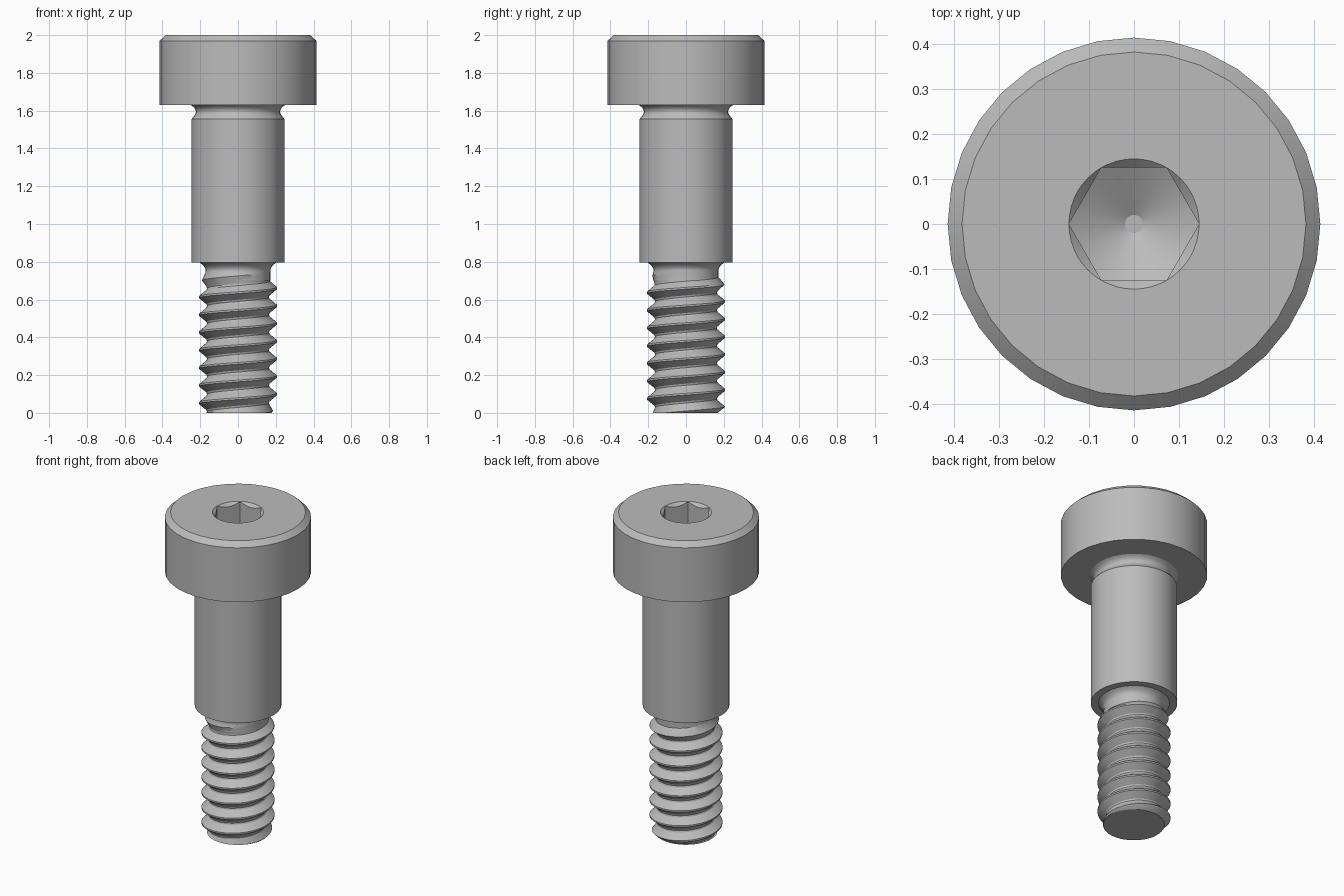
import bpy
import bmesh
from math import cos, sin, pi, radians

if "Cube" in bpy.data.objects:
    bpy.data.objects.remove(bpy.data.objects["Cube"])

steel = bpy.data.materials.new("steel grey")
steel.use_nodes = True
GREY = (0.5, 0.5, 0.5, 1)
steel.diffuse_color = GREY
steel.node_tree.nodes["Principled BSDF"].inputs["Base Color"].default_value = GREY


def finish(name, bm):
    bmesh.ops.remove_doubles(bm, verts=bm.verts, dist=1e-5)
    bmesh.ops.recalc_face_normals(bm, faces=bm.faces)
    mesh = bpy.data.meshes.new(name)
    bm.to_mesh(mesh)
    bm.free()
    mesh.materials.append(steel)
    obj = bpy.data.objects.new(name, mesh)
    bpy.context.collection.objects.link(obj)
    return obj


def loft(name, rings, sides):
    """Closed solid through rings, each a function of angle giving (radius, z)."""
    bm = bmesh.new()
    loops = []
    for ring in rings:
        loop = []
        for i in range(sides):
            a = 2 * pi * i / sides
            r, z = ring(a)
            loop.append(bm.verts.new((r * cos(a), r * sin(a), z)))
        loops.append(loop)
    for lo, hi in zip(loops, loops[1:]):
        for i in range(sides):
            j = (i + 1) % sides
            bm.faces.new((lo[i], lo[j], hi[j], hi[i]))
    bm.faces.new(loops[0])
    bm.faces.new(loops[-1])
    return finish(name, bm)


def lathe(name, profile, sides=32):
    return loft(name, [lambda a, p=p: p for p in profile], sides)


def smooth(obj):
    bpy.ops.object.select_all(action="DESELECT")
    obj.select_set(True)
    bpy.context.view_layer.objects.active = obj
    bpy.ops.object.shade_smooth_by_angle(angle=radians(30))


# Head with chamfered rim
head = lathe("head", [(0.415, 1.63), (0.415, 1.97), (0.383, 2.0)])

# Hexagonal socket with countersunk mouth and drilled conical floor
FLAT, CORNER, FLOOR = 0.1256, 0.145, 1.74


def hex_radius(a):
    return FLAT / cos(a % (pi / 3) - pi / 6)


cutter = loft("socket_cutter", [
    lambda a: (CORNER + 0.02, 2.02),
    lambda a: (hex_radius(a), 2 - (CORNER - hex_radius(a))),
    lambda a: (hex_radius(a), FLOOR + 0.6 * hex_radius(a)),
    lambda a: (0.02, FLOOR + 0.012),
], 48)
cutter.hide_render = True
cut = head.modifiers.new("socket", "BOOLEAN")
cut.operation = "DIFFERENCE"
cut.solver = "EXACT"
cut.object = cutter
bpy.context.view_layer.objects.active = head
bpy.ops.object.modifier_apply(modifier=cut.name)
bpy.data.objects.remove(cutter)

# Shoulder with a rounded relief groove under the head
groove = [(0.25 - 0.027 * sin(pi * t / 8) ** 0.7, 1.56 + 0.07 * t / 8) for t in range(1, 9)]
shoulder = lathe("shoulder", [(0.246, 0.795), (0.246, 1.555)] + groove)

# Relief neck flaring into the shoulder
flare = [(0.172 + 0.03 * (t / 5) ** 2, 0.755 + 0.04 * t / 5) for t in range(6)]
neck = lathe("thread_neck", [(0.172, 0.7)] + flare)

# Right-hand helical thread, bevelled at the tip and fading out at the neck
PITCH, STEPS, ROOT, CREST, TOP = 0.0935, 48, 0.164, 0.207, 0.755
section = [(0.0, ROOT + 0.003), (0.1, ROOT), (0.2, ROOT + 0.003),
           (0.55, CREST), (0.65, CREST), (1.0, ROOT + 0.003)]
START = 0.66 - 0.6 * PITCH - 8 * PITCH
bm = bmesh.new()
previous = None
for i in range(11 * STEPS + 1):
    a = 2 * pi * i / STEPS
    column = []
    for offset, r in section:
        z = START + PITCH * (i / STEPS - 1 + offset)
        z = min(max(z, 0), TOP)
        fade = min(max((z - 0.67) / 0.07, 0), 1)
        r += (0.172 - r) * fade
        r = min(r, 0.176 + 0.9 * z)
        column.append(bm.verts.new((r * cos(a), r * sin(a), z)))
    if previous:
        for k in range(len(section) - 1):
            quad = (previous[k], column[k], column[k + 1], previous[k + 1])
            if max(v.co.z for v in quad) - min(v.co.z for v in quad) > 1e-6:
                bm.faces.new(quad)
    previous = column
thread = finish("thread", bm)

# Solid core closing the tip
core = lathe("thread_core", [(0.174, 0.0), (0.16, 0.003), (0.16, 0.72)], STEPS)

for part in (head, shoulder, neck, thread, core):
    smooth(part)
